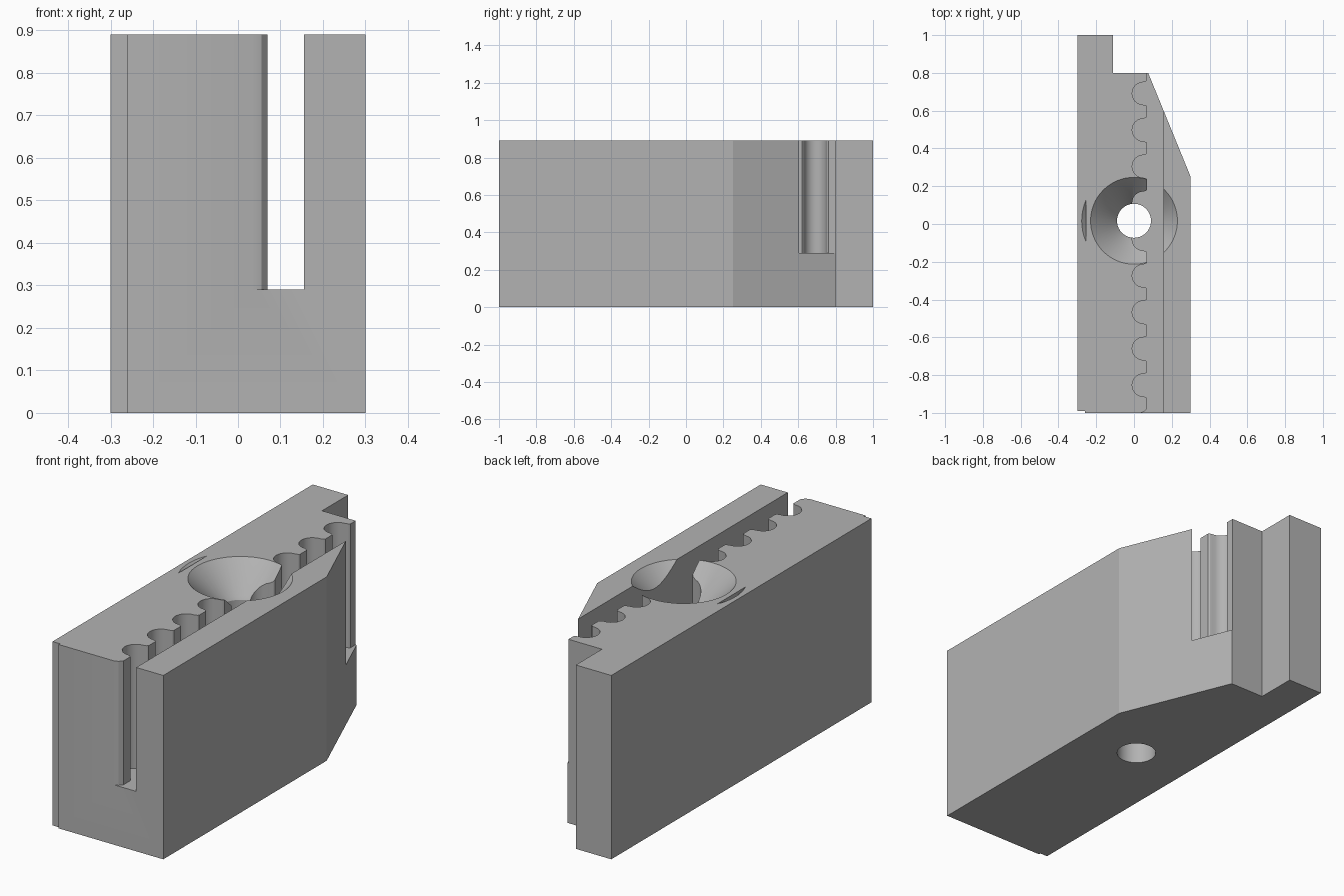
import bpy, bmesh
from math import sin, cos, pi, radians

default = bpy.data.objects.get("Cube")
if default:
    bpy.data.objects.remove(default, do_unlink=True)

HEIGHT, FLOOR = 0.89, 0.29
HOLE_Y = 0.017

grey = bpy.data.materials.new("light grey")
grey.use_nodes = True
colour = (0.45, 0.45, 0.45, 1)
grey.diffuse_color = colour
grey.node_tree.nodes["Principled BSDF"].inputs["Base Color"].default_value = colour


def finish(name, bm):
    bmesh.ops.recalc_face_normals(bm, faces=bm.faces)
    mesh = bpy.data.meshes.new(name)
    bm.to_mesh(mesh)
    bm.free()
    mesh.materials.append(grey)
    obj = bpy.data.objects.new(name, mesh)
    bpy.context.collection.objects.link(obj)
    return obj


def prism(name, outline, z0, z1):
    """Extrude a plan outline from z0 to z1."""
    bm = bmesh.new()
    face = bm.faces.new([bm.verts.new((x, y, z0)) for x, y in outline])
    top = bmesh.ops.extrude_face_region(bm, geom=[face])["geom"]
    for v in top:
        if isinstance(v, bmesh.types.BMVert):
            v.co.z = z1
    return finish(name, bm)


def turned(name, profile, segments=64, x_max=None):
    """Closed solid turned around the screw axis from (radius, z) pairs."""
    bm = bmesh.new()
    rings = [[bm.verts.new((r * cos(2 * pi * i / segments),
                            HOLE_Y + r * sin(2 * pi * i / segments), z))
              for i in range(segments)] for r, z in profile]
    for a, b in zip(rings, rings[1:]):
        for i in range(segments):
            j = (i + 1) % segments
            bm.faces.new((a[i], a[j], b[j], b[i]))
    bm.faces.new(rings[0])
    bm.faces.new(rings[-1])
    if x_max is not None:
        cut = bmesh.ops.bisect_plane(bm, geom=bm.verts[:] + bm.edges[:] + bm.faces[:],
                                     plane_co=(x_max, 0, 0), plane_no=(1, 0, 0),
                                     clear_outer=True)["geom_cut"]
        bmesh.ops.holes_fill(bm, edges=[e for e in cut if isinstance(e, bmesh.types.BMEdge)])
    return finish(name, bm)


# Main block with the back step, the chamfered corner and the thin front lip
body = prism("clamp_body", [(-0.3, -0.99), (-0.26, -0.99), (-0.26, -1), (0.3, -1),
                            (0.3, 0.25), (0.075, 0.8), (-0.11, 0.8), (-0.11, 1),
                            (-0.3, 1)], 0, HEIGHT)

# Belt slot: straight wall on one side, round tooth pockets on the other
slot = [(0.155, 0.9), (0.155, -1.1), (0.02, -1.1), (0.035, -1), (0.055, -0.993), (0.07, -0.975)]
for n in range(9):
    y = -0.853 + n * 0.193
    slot += [(0.07, y - 0.07), (0.064, y - 0.064)]
    slot += [(0.05 - 0.06 * cos(a), y + 0.06 * sin(a))
             for a in (radians(-90 + 15 * k) for k in range(13))]
    slot += [(0.064, y + 0.064), (0.07, y + 0.07)]
slot.append((0.07, 0.9))

# Screw hole with countersink, and the shallow sliver beside it
cutters = [
    prism("slot_cutter", slot, FLOOR, 1),
    turned("screw_cutter", [(0.09, -0.1), (0.09, 0.745), (0.1, 0.76), (0.24, 0.9)]),
    turned("sliver_cutter", [(0.25, 0.863), (0.287, 0.9)], x_max=-0.255),
]
for cutter in cutters:
    mod = body.modifiers.new(cutter.name, "BOOLEAN")
    mod.operation = "DIFFERENCE"
    mod.solver = "EXACT"
    mod.object = cutter
    cutter.hide_render = True

# Apply the cuts, then remove the helpers
bpy.ops.object.select_all(action="DESELECT")
body.select_set(True)
bpy.context.view_layer.objects.active = body
for cutter in cutters:
    bpy.ops.object.modifier_apply(modifier=cutter.name)
    bpy.data.objects.remove(cutter, do_unlink=True)
bpy.ops.object.shade_smooth_by_angle(angle=radians(20))
